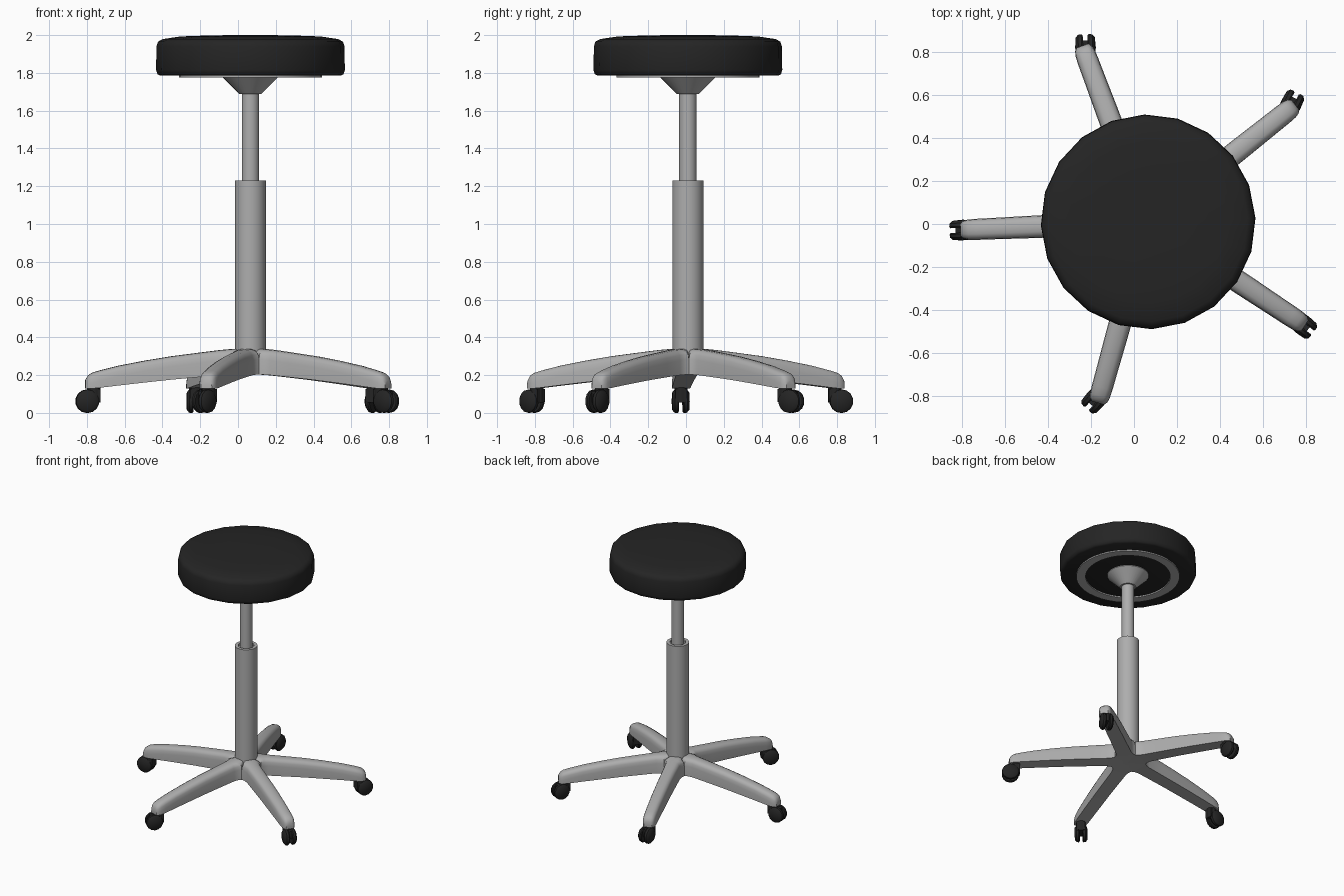
import bpy, bmesh, math
from mathutils import Vector, Matrix

if "Cube" in bpy.data.objects:
    bpy.data.objects.remove(bpy.data.objects["Cube"])

CX, CY = 0.066, 0.01          # column axis


def material(name, c):
    m = bpy.data.materials.new(name)
    m.diffuse_color = (c[0], c[1], c[2], 1)
    m.use_nodes = True
    m.node_tree.nodes["Principled BSDF"].inputs["Base Color"].default_value = m.diffuse_color
    return m


grey = material("grey metal", (0.42, 0.42, 0.42))
black = material("black vinyl", (0.018, 0.018, 0.018))


def finish(bm, name, mat, angle=40, matrix=None):
    if matrix:
        bm.transform(matrix)
    bmesh.ops.remove_doubles(bm, verts=bm.verts, dist=1e-5)
    bmesh.ops.recalc_face_normals(bm, faces=bm.faces)
    me = bpy.data.meshes.new(name)
    bm.to_mesh(me)
    bm.free()
    me.materials.append(mat)
    me.shade_smooth()
    me.set_sharp_from_angle(angle=math.radians(angle))
    ob = bpy.data.objects.new(name, me)
    bpy.context.collection.objects.link(ob)
    return ob


def lathe(bm, profile, n, start=0.0, closed=False):
    """Spin (radius, z) points round z; radius 0 collapses to a pole."""
    rings = []
    for r, z in profile:
        rings.append([bm.verts.new((r * math.cos(start + math.tau * i / n),
                                    r * math.sin(start + math.tau * i / n), z))
                      for i in range(n)] if r > 0 else [bm.verts.new((0, 0, z))])
    pairs = list(zip(rings, rings[1:]))
    if closed:
        pairs.append((rings[-1], rings[0]))
    for a, b in pairs:
        for i in range(n):
            j = (i + 1) % n
            if len(a) == 1:
                bm.faces.new((a[0], b[i], b[j]))
            elif len(b) == 1:
                bm.faces.new((a[i], a[j], b[0]))
            else:
                bm.faces.new((a[i], a[j], b[j], b[i]))


def turned(name, profile, n, mat, start=0.0, closed=False, angle=40):
    bm = bmesh.new()
    lathe(bm, profile, n, start, closed)
    return finish(bm, name, mat, angle, Matrix.Translation((CX, CY, 0)))


# Seat cushion
turned("seat", [(0, 1.788), (0.478, 1.785), (0.493, 1.793), (0.5, 1.815), (0.498, 1.94),
                (0.49, 1.965), (0.465, 1.979), (0.37, 1.993), (0.2, 1.999), (0, 2.0)],
       20, black, math.radians(2), angle=50)
# Ring and cone bracket under the seat
turned("seat_ring", [(0.31, 1.776), (0.378, 1.776), (0.378, 1.79), (0.31, 1.79)], 40, grey, closed=True)
turned("seat_bracket", [(0, 1.688), (0.058, 1.688), (0.152, 1.782), (0.152, 1.79), (0, 1.79)], 32, grey)
# Gas lift
turned("piston", [(0, 1.15), (0.046, 1.15), (0.046, 1.70), (0, 1.70)], 24, grey)
turned("column", [(0, 0.25), (0.082, 0.25), (0.082, 1.23), (0.058, 1.23), (0.058, 1.215), (0, 1.215)], 32, grey)

# Star base: (distance, half width, bottom z, top z) sections along one leg
T36 = math.tan(math.radians(36))
SECTIONS = [(0.0, 0.0, 0.205, 0.343), (0.105, 0.105 * T36, 0.203, 0.338), (0.125, 0.064, 0.202, 0.336),
            (0.16, 0.057, 0.2, 0.333), (0.28, 0.055, 0.189, 0.318), (0.42, 0.053, 0.176, 0.3),
            (0.56, 0.052, 0.161, 0.277), (0.7, 0.05, 0.145, 0.25), (0.8, 0.049, 0.133, 0.225),
            (0.84, 0.047, 0.129, 0.213), (0.862, 0.041, 0.128, 0.198), (0.875, 0.03, 0.128, 0.175)]
SHAPE = [(1, 0.055), (0.93, 0.028), (0.78, 0.011), (0.45, 0.002), (0, 0)]   # rounded top, (width, drop)


def add_leg(bm, ang):
    rot = Matrix.Rotation(ang, 4, 'Z')
    rings = []
    for d, hw, zb, zt in SECTIONS:
        drop = min(1.0, (zt - zb) / 0.08) if hw else 0
        half = [(hw, zb)] + [(hw * w, zt - e * drop) for w, e in SHAPE]
        pts = half + [(-y, z) for y, z in reversed(half[:-1])]
        rings.append([bm.verts.new(rot @ Vector((d, y, z))) for y, z in pts])
    n = len(rings[0])
    for a, b in zip(rings, rings[1:]):
        for i in range(n):
            j = (i + 1) % n
            bm.faces.new((a[i], a[j], b[j], b[i]))
    bm.faces.new(rings[-1])


LEGS = [38.5 + 72 * k for k in range(5)]
HEADINGS = [63, 92, 183, 228, -38]      # each caster is swivelled its own way
bm = bmesh.new()
for a in LEGS:
    add_leg(bm, math.radians(a))
bmesh.ops.remove_doubles(bm, verts=bm.verts, dist=1e-4)
bmesh.ops.dissolve_degenerate(bm, edges=bm.edges, dist=1e-5)
finish(bm, "star_base", grey, 40, Matrix.Translation((CX, CY, 0)))


# Twin-wheel caster, heading along +x, stem at the origin
def caster(name, matrix):
    bm = bmesh.new()
    wheel = [(0, 0.011), (0.058, 0.011), (0.063, 0.018), (0.061, 0.033), (0.047, 0.045), (0, 0.048)]
    for side in (90, -90):
        tmp = bmesh.new()
        lathe(tmp, wheel, 14, math.tau / 28)
        tmp.transform(Matrix.Translation((0.035, 0, 0.062)) @ Matrix.Rotation(math.radians(side), 4, 'X'))
        me = bpy.data.meshes.new("tmp")
        tmp.to_mesh(me)
        tmp.free()
        bm.from_mesh(me)
        bpy.data.meshes.remove(me)
    # axle block between the wheels, neck and stem
    for pos, size in (((0.03, 0, 0.086), (0.075, 0.026, 0.06)), ((-0.005, 0, 0.092), (0.055, 0.06, 0.07))):
        bmesh.ops.create_cube(bm, size=1, matrix=Matrix.Translation(pos) @ Matrix.Diagonal((*size, 1)))
    bmesh.ops.create_cone(bm, cap_ends=True, segments=16, radius1=0.035, radius2=0.035, depth=0.09,
                          matrix=Matrix.Translation((0, 0, 0.1)))
    finish(bm, name, black, 40, matrix)


for k, (a, h) in enumerate(zip(LEGS, HEADINGS)):
    r = math.radians(a)
    pos = (CX + 0.83 * math.cos(r), CY + 0.83 * math.sin(r), 0)
    caster(f"caster_{k + 1}", Matrix.Translation(pos) @ Matrix.Rotation(math.radians(h), 4, 'Z'))
